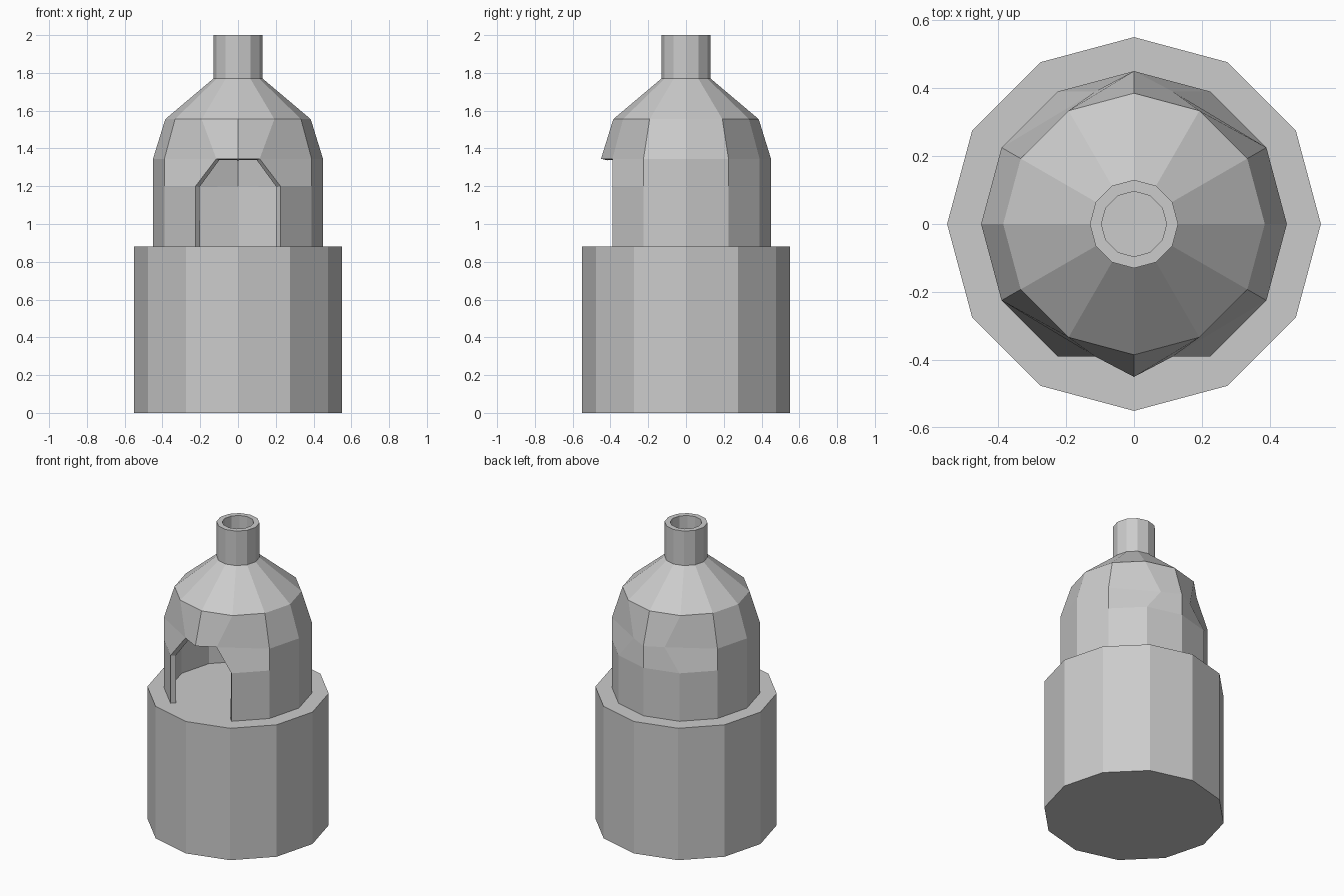
import bpy
import bmesh
from math import cos, sin, pi

cube = bpy.data.objects.get("Cube")
if cube:
    bpy.data.objects.remove(cube, do_unlink=True)

SIDES = 12
BACK, FRONT = 3, 9          # corner numbers at +y and -y

grey = bpy.data.materials.new("plain grey")
grey.use_nodes = True
colour = (0.6, 0.6, 0.6, 1)
grey.diffuse_color = colour
grey.node_tree.nodes["Principled BSDF"].inputs["Base Color"].default_value = colour


def finish(bm, name):
    bmesh.ops.recalc_face_normals(bm, faces=bm.faces)
    mesh = bpy.data.meshes.new(name)
    bm.to_mesh(mesh)
    bm.free()
    mesh.materials.append(grey)
    obj = bpy.data.objects.new(name, mesh)
    bpy.context.collection.objects.link(obj)
    return obj


def ring(bm, radius, z):
    return [bm.verts.new((radius * cos(2 * pi * i / SIDES),
                          radius * sin(2 * pi * i / SIDES), z))
            for i in range(SIDES)]


def bridge(bm, low, high, skip=()):
    for i in range(SIDES):
        if i not in skip:
            j = (i + 1) % SIDES
            bm.faces.new((low[i], low[j], high[j], high[i]))


# Solid drum base
bm = bmesh.new()
low, high = ring(bm, 0.55, 0), ring(bm, 0.55, 0.88)
bridge(bm, low, high)
bm.faces.new(low)
bm.faces.new(high)
finish(bm, "base_drum")

# Domed shell with open chimney; the two front walls are left out as a doorway
bm = bmesh.new()
profile = [(0.45, 0.88), (0.45, 1.2), (0.45, 1.345), (0.385, 1.555), (0.13, 1.77), (0.13, 2.0)]
rings = [ring(bm, r, z) for r, z in profile]
for level in range(len(rings) - 1):
    skip = (FRONT - 1, FRONT) if level < 2 else ()
    bridge(bm, rings[level], rings[level + 1], skip)

# Pull the corners beside the front and back ridges inward to form the pointed hood
for ridge in (BACK, FRONT):
    for side in (-1, 1):
        vert = rings[2][ridge + side]
        vert.co.x *= 0.51

bmesh.ops.delete(bm, geom=[v for v in bm.verts if not v.link_faces], context='VERTS')
shell = finish(bm, "dome_shell")
wall = shell.modifiers.new("wall thickness", 'SOLIDIFY')
wall.thickness = 0.033
wall.offset = -1
wall.use_even_offset = True
